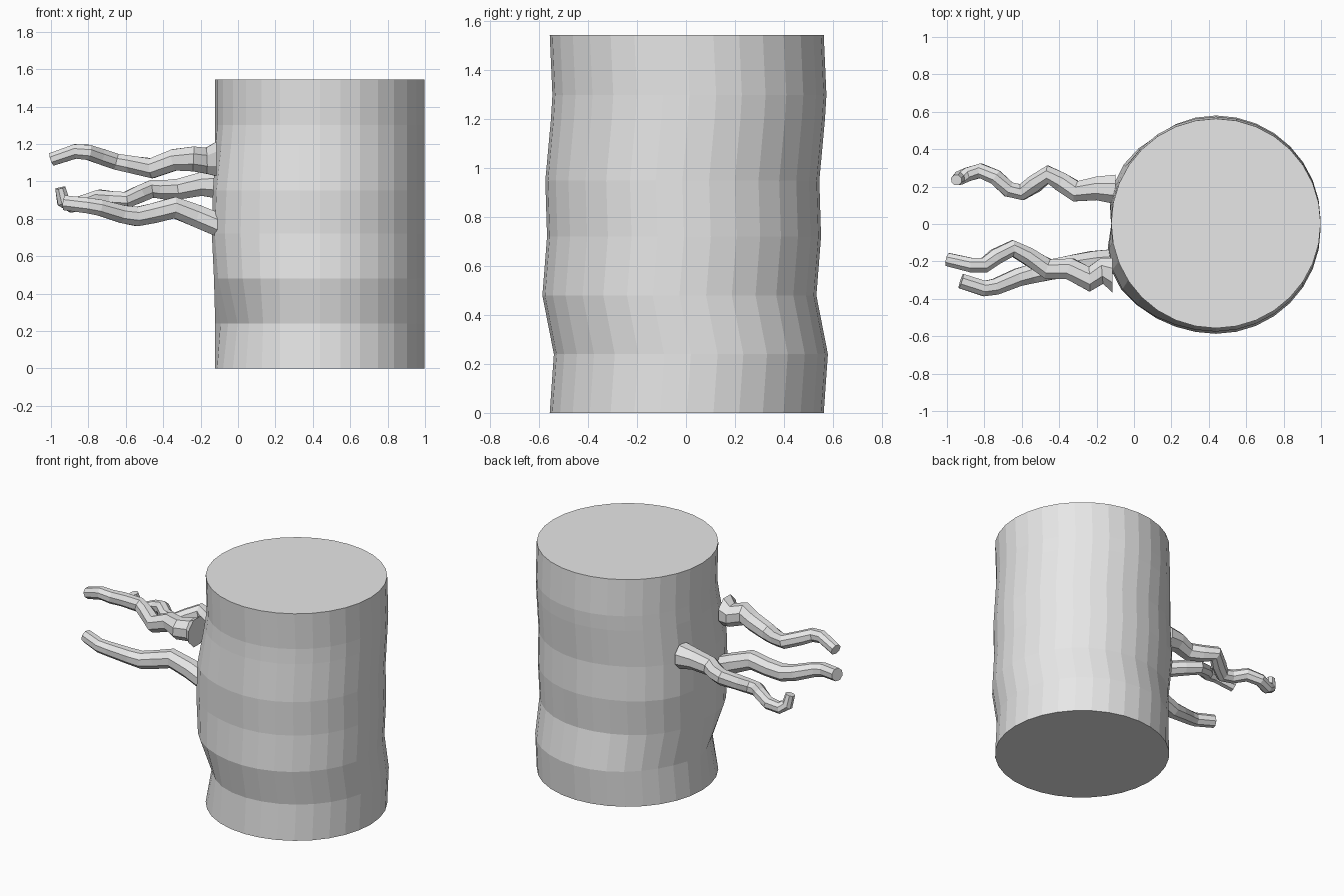
import bpy, bmesh, math
from mathutils import Vector

bark = bpy.data.materials.new("bark_grey")
bark.diffuse_color = (0.8, 0.8, 0.8, 1)


def loft(name, rings):
    """Skin a list of closed rings and cap both ends with flat faces."""
    bm = bmesh.new()
    rows = [[bm.verts.new(p) for p in ring] for ring in rings]
    n = len(rows[0])
    for a, b in zip(rows, rows[1:]):
        for i in range(n):
            j = (i + 1) % n
            bm.faces.new((a[i], a[j], b[j], b[i]))
    bm.faces.new(rows[0][::-1])
    bm.faces.new(rows[-1])
    bmesh.ops.recalc_face_normals(bm, faces=bm.faces)
    mesh = bpy.data.meshes.new(name)
    bm.to_mesh(mesh)
    bm.free()
    mesh.materials.append(bark)
    obj = bpy.data.objects.new(name, mesh)
    bpy.context.collection.objects.link(obj)


def trunk_ring(z, dy, bulge, n=32, r=0.56):
    """Circle shifted in y, with knobbly swelling on the branch side."""
    pts = []
    for i in range(n):
        a = 2 * math.pi * i / n
        w = 1.6 * max(0, -math.cos(a)) ** 2 * abs(math.sin(2 * a))
        if math.sin(a) > 0:
            w *= 0.6
        rr = r + bulge * w
        pts.append((0.438 + rr * math.cos(a), dy + rr * math.sin(a), z))
    return pts


# Trunk: height, sideways shift, swelling
loft("trunk", [trunk_ring(*row) for row in (
    (0.0, 0.003, 0.0), (0.24, 0.020, -0.03), (0.48, -0.027, 0.03),
    (0.72, -0.008, 0.05), (0.95, -0.015, 0.04), (1.2, 0.008, 0.01),
    (1.3, 0.014, 0.0), (1.545, 0.003, 0.0))])


def branch(name, path, n=8):
    """Tapered crooked tube through (x, y, z, radius) points."""
    pts = [Vector(p[:3]) for p in path]
    rings = []
    for i, c in enumerate(pts):
        if i == 0:
            t = Vector((-1, 0, 0))      # flat cut against the trunk
        else:
            t = (c - pts[i - 1]).normalized()
            if i + 1 < len(pts):
                t = (t + (pts[i + 1] - c).normalized()).normalized()
        u = Vector((0, 1, 0))
        u = (u - t * u.dot(t)).normalized()
        v = t.cross(u)
        r = path[i][3]
        rings.append([c + r * (math.cos(a) * u + math.sin(a) * v)
                      for a in (2 * math.pi * (k + 0.5) / n for k in range(n))])
    loft(name, rings)


# Branches, from the trunk outwards
branch("upper_branch", (
    (-0.115, -0.275, 1.12, 0.10), (-0.17, -0.25, 1.11, 0.075),
    (-0.24, -0.295, 1.12, 0.072), (-0.34, -0.24, 1.115, 0.062),
    (-0.46, -0.24, 1.07, 0.058), (-0.57, -0.17, 1.09, 0.05),
    (-0.65, -0.13, 1.105, 0.047), (-0.74, -0.175, 1.135, 0.046),
    (-0.80, -0.22, 1.155, 0.044), (-0.87, -0.22, 1.16, 0.042),
    (-0.995, -0.19, 1.118, 0.038)))

branch("lower_branch", (
    (-0.10, -0.20, 0.765, 0.072), (-0.22, -0.205, 0.815, 0.065),
    (-0.34, -0.225, 0.86, 0.062), (-0.45, -0.245, 0.83, 0.058),
    (-0.54, -0.265, 0.812, 0.056), (-0.62, -0.285, 0.825, 0.052),
    (-0.74, -0.335, 0.86, 0.047), (-0.80, -0.345, 0.87, 0.045),
    (-0.925, -0.305, 0.885, 0.043)))

branch("back_branch", (
    (-0.10, 0.185, 0.985, 0.085), (-0.20, 0.19, 0.985, 0.068),
    (-0.31, 0.175, 0.96, 0.06), (-0.39, 0.225, 0.955, 0.055),
    (-0.46, 0.265, 0.96, 0.052), (-0.53, 0.215, 0.93, 0.05),
    (-0.60, 0.17, 0.90, 0.047), (-0.67, 0.185, 0.905, 0.045),
    (-0.74, 0.25, 0.915, 0.044), (-0.82, 0.285, 0.89, 0.042),
    (-0.89, 0.265, 0.87, 0.04), (-0.935, 0.245, 0.895, 0.038),
    (-0.95, 0.235, 0.965, 0.03)))
